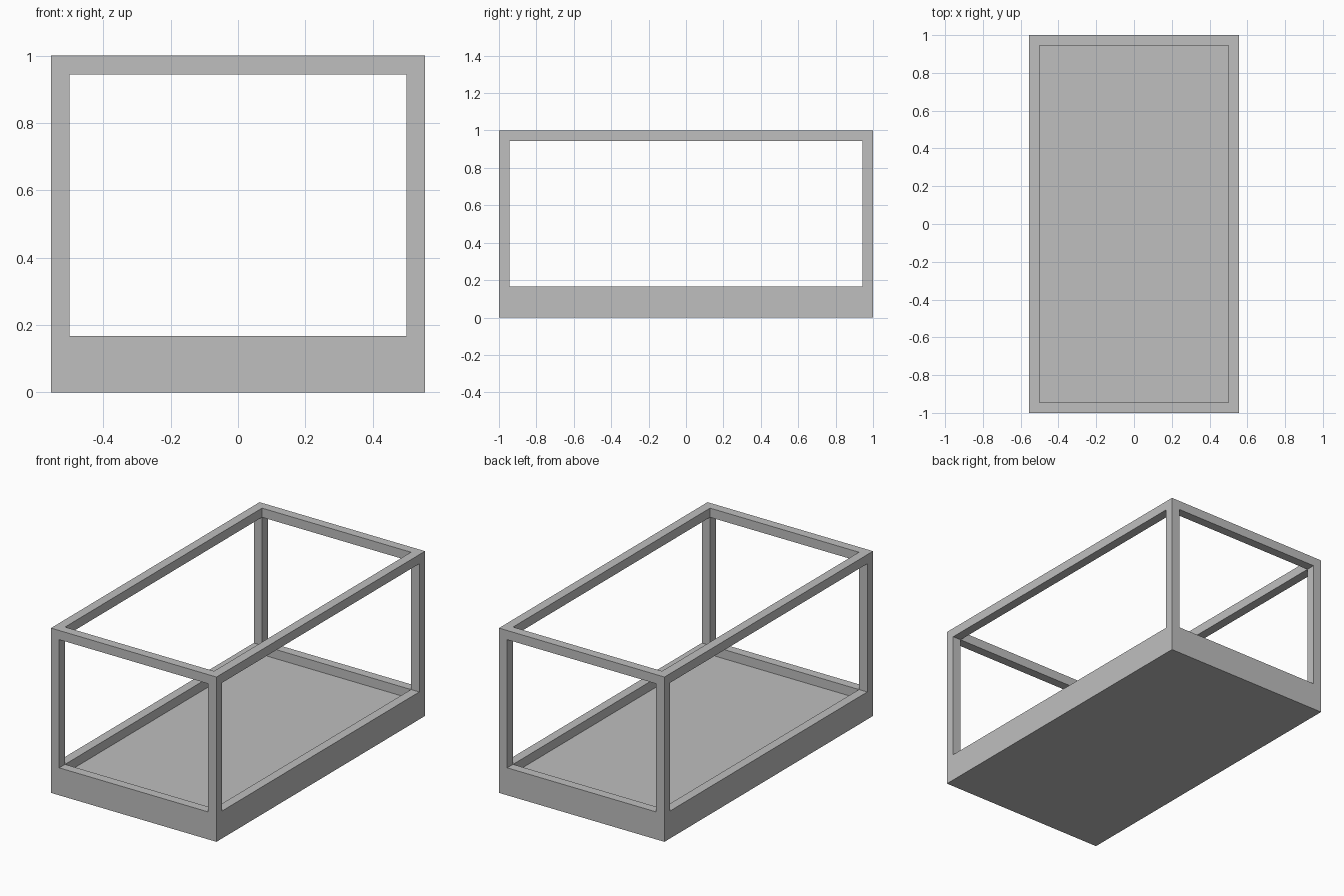
import bpy
import bmesh
from mathutils import Matrix

cube = bpy.data.objects.get("Cube")
if cube:
    bpy.data.objects.remove(cube, do_unlink=True)

BAR = 1 / 18            # thickness of every post, rail and rim
WIDTH, LENGTH, HEIGHT = 20 * BAR, 2.0, 1.0
BASE_TOP = 3 * BAR

grey = bpy.data.materials.new("neutral_grey")
grey.use_nodes = True
colour = (0.52, 0.52, 0.52, 1)
grey.diffuse_color = colour
grey.node_tree.nodes["Principled BSDF"].inputs["Base Color"].default_value = colour


def new_box(x, y, z0, z1, width, length):
    """Bmesh box centred on x, y and spanning z0 to z1."""
    bm = bmesh.new()
    place = Matrix.Translation((x, y, (z0 + z1) / 2))
    bmesh.ops.create_cube(bm, size=1, matrix=place @ Matrix.Diagonal((width, length, z1 - z0, 1)))
    bm.normal_update()
    return bm


def finish(name, bm):
    bmesh.ops.recalc_face_normals(bm, faces=bm.faces[:])
    mesh = bpy.data.meshes.new(name)
    bm.to_mesh(mesh)
    bm.free()
    mesh.materials.append(grey)
    obj = bpy.data.objects.new(name, mesh)
    bpy.context.collection.objects.link(obj)


# Base tray: solid plinth with a shallow recessed floor
bm = new_box(0, 0, 0, BASE_TOP, WIDTH, LENGTH)
floor = [f for f in bm.faces if f.normal.z > 0.5]
bmesh.ops.inset_region(bm, faces=floor, thickness=BAR, use_even_offset=True)
sunk = bmesh.ops.extrude_face_region(bm, geom=floor)["geom"]
bmesh.ops.delete(bm, geom=[f for f in floor if f.is_valid], context="FACES_ONLY")
bmesh.ops.translate(bm, vec=(0, 0, -BAR),
                    verts=[v for v in sunk if isinstance(v, bmesh.types.BMVert)])
finish("base_tray", bm)

# Top frame: open rectangular ring
bm = new_box(0, 0, HEIGHT - BAR, HEIGHT, WIDTH, LENGTH)
caps = [f for f in bm.faces if abs(f.normal.z) > 0.5]
bmesh.ops.inset_individual(bm, faces=caps, thickness=BAR, use_even_offset=True)
rims = [e for f in caps for e in f.edges]
bmesh.ops.delete(bm, geom=caps, context="FACES_ONLY")
bmesh.ops.bridge_loops(bm, edges=rims)
finish("top_frame", bm)

# Corner posts
for side, sx in (("left", 1), ("right", -1)):
    for end, sy in (("front", -1), ("back", 1)):
        bm = new_box(sx * (WIDTH - BAR) / 2, sy * (LENGTH - BAR) / 2,
                     BASE_TOP, HEIGHT - BAR, BAR, BAR)
        finish(f"{end}_{side}_post", bm)
